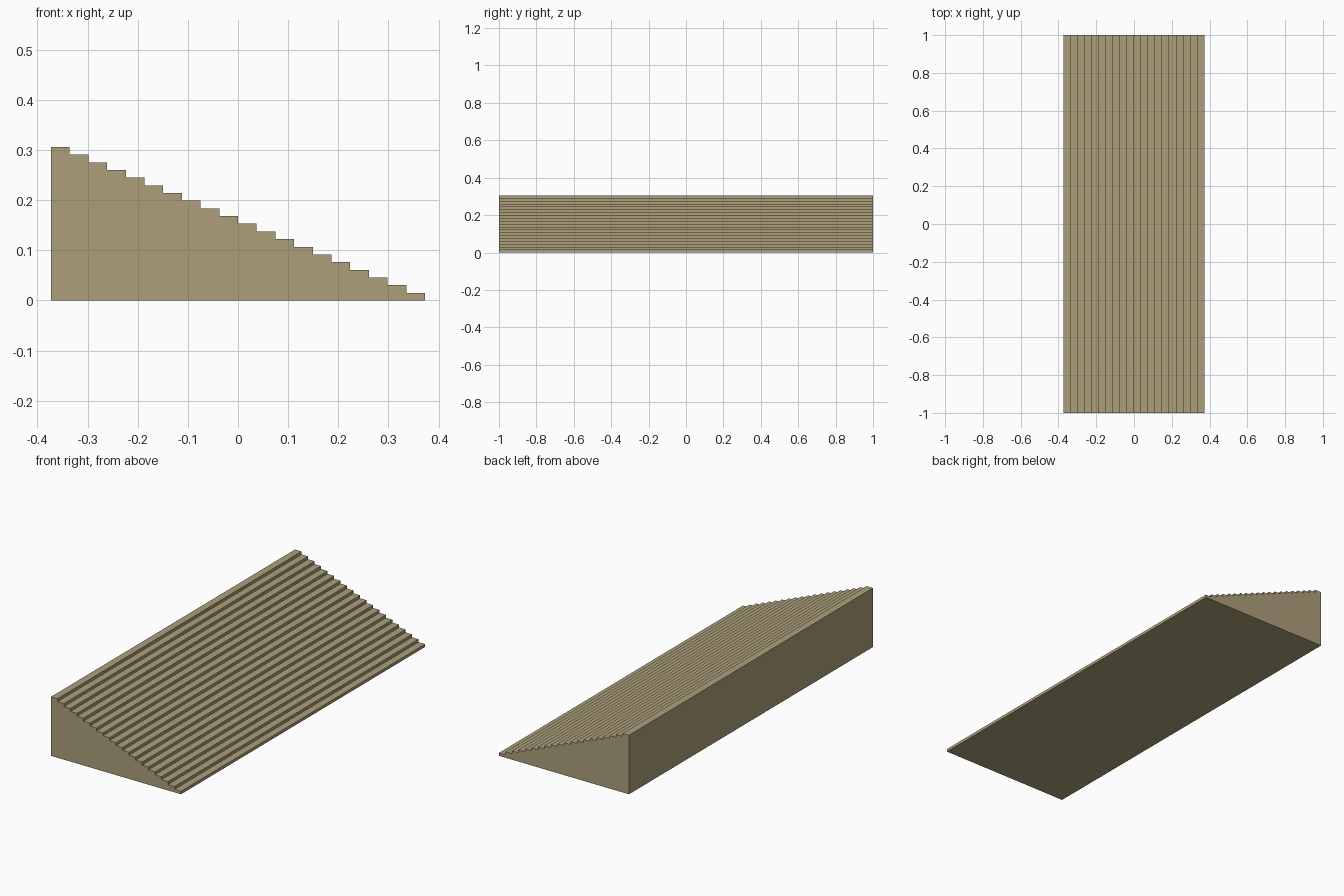
import bpy, bmesh

if "Cube" in bpy.data.objects:
    bpy.data.objects.remove(bpy.data.objects["Cube"])

STEPS = 20
WIDTH, HEIGHT, LENGTH = 0.746, 0.306, 2.0
run, rise = WIDTH / STEPS, HEIGHT / STEPS

# Stepped side profile, tallest at -x, descending toward +x
profile = [(-WIDTH / 2, 0.0)]
for i in range(STEPS):
    z = HEIGHT - i * rise
    profile += [(-WIDTH / 2 + i * run, z), (-WIDTH / 2 + (i + 1) * run, z)]
profile.append((WIDTH / 2, 0.0))

# Extrude the profile along y
bm = bmesh.new()
face = bm.faces.new([bm.verts.new((x, -LENGTH / 2, z)) for x, z in profile])
ext = bmesh.ops.extrude_face_region(bm, geom=[face], use_keep_orig=True)
moved = [v for v in ext["geom"] if isinstance(v, bmesh.types.BMVert)]
bmesh.ops.translate(bm, verts=moved, vec=(0, LENGTH, 0))
bmesh.ops.recalc_face_normals(bm, faces=bm.faces)

mesh = bpy.data.meshes.new("staircase")
bm.to_mesh(mesh)
bm.free()

# Sandstone colour
mat = bpy.data.materials.new("sandstone")
mat.diffuse_color = (0.413, 0.347, 0.195, 1.0)
mat.use_nodes = True
mat.node_tree.nodes["Principled BSDF"].inputs["Base Color"].default_value = mat.diffuse_color
mesh.materials.append(mat)

stairs = bpy.data.objects.new("staircase", mesh)
bpy.context.collection.objects.link(stairs)
